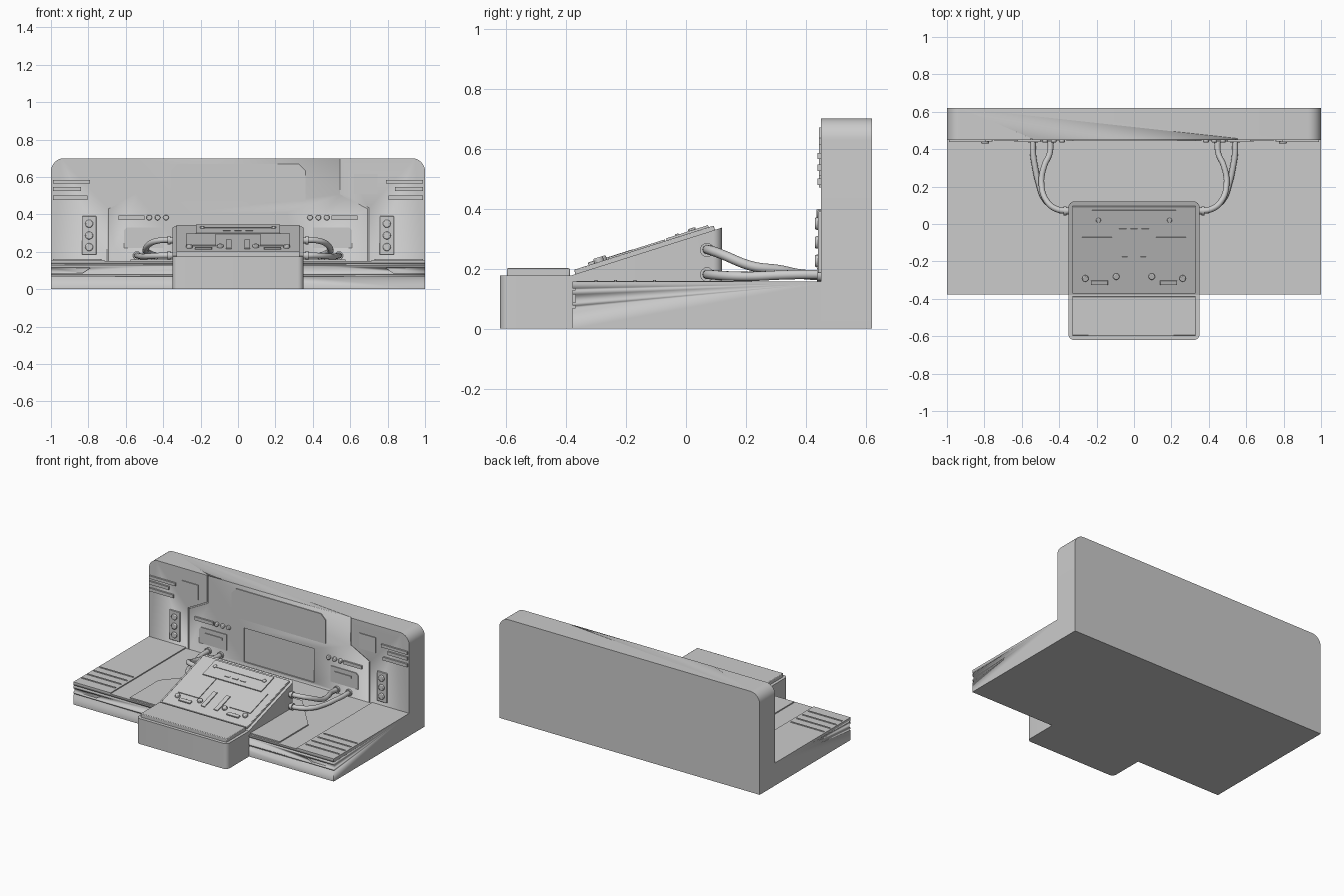
import bpy, bmesh, math
from mathutils import Matrix, Vector

if "Cube" in bpy.data.objects:
    bpy.data.objects.remove(bpy.data.objects["Cube"])

SLOPE = math.atan(0.317)


def frame(origin, rot_x):
    return Matrix.Translation(origin) @ Matrix.Rotation(rot_x, 4, 'X')


FLOOR = frame((0, 0, 0), 0)
WALL = frame((0, 0.45, 0), math.pi / 2)       # u = x, v = z, depth towards the front
FRONT = frame((0, -0.378, 0), math.pi / 2)
DESK = frame((0, -0.38, 0.178), SLOPE)        # u = x, v = distance up the slope


def rect(x0, y0, x1, y1):
    return [(x0, y0), (x1, y0), (x1, y1), (x0, y1)]


def rounded(pts, radii, seg=6):
    """Round the corners of a polygon; one radius per corner."""
    out = []
    for i, p in enumerate(pts):
        r, p = radii[i], Vector(p)
        if r == 0:
            out.append(p)
            continue
        a = p + (Vector(pts[i - 1]) - p).normalized() * r
        b = p + (Vector(pts[(i + 1) % len(pts)]) - p).normalized() * r
        c = a + b - p
        for k in range(seg + 1):
            t = k / seg * math.pi / 2
            out.append(c + (a - c) * math.cos(t) + (b - c) * math.sin(t))
    return out


def disc(x, y, r, n=16):
    return [(x + r * math.cos(2 * math.pi * k / n), y + r * math.sin(2 * math.pi * k / n)) for k in range(n)]


def prism(name, fr, shapes, d0, d1, mirror=False, bevel=0, top=None):
    """Extrude one or more flat outlines along the frame's normal."""
    bm = bmesh.new()
    for pts in shapes:
        lo = [bm.verts.new((p[0], p[1], d0)) for p in pts]
        hi = [bm.verts.new((p[0], p[1], top(p[1]) if top else d1)) for p in pts]
        bm.faces.new(lo[::-1])
        bm.faces.new(hi)
        for i in range(len(pts)):
            j = (i + 1) % len(pts)
            bm.faces.new((lo[i], lo[j], hi[j], hi[i]))
    bmesh.ops.recalc_face_normals(bm, faces=bm.faces)
    bm.transform(fr)
    me = bpy.data.meshes.new(name)
    bm.to_mesh(me)
    bm.free()
    ob = bpy.data.objects.new(name, me)
    bpy.context.collection.objects.link(ob)
    if bevel:
        m = ob.modifiers.new("Bevel", 'BEVEL')
        m.width, m.segments, m.limit_method = bevel, 2, 'ANGLE'
    if mirror:
        m = ob.modifiers.new("Mirror", 'MIRROR')
        m.use_mirror_merge = False
    smooth(ob)
    return ob


def smooth(ob):
    bpy.ops.object.select_all(action='DESELECT')
    ob.select_set(True)
    bpy.context.view_layer.objects.active = ob
    bpy.ops.object.shade_smooth_by_angle(angle=math.radians(30))


def cut(ob, cutter):
    m = ob.modifiers.new("Cut", 'BOOLEAN')
    m.object, m.operation, m.solver = cutter, 'DIFFERENCE', 'EXACT'
    cutter.hide_render = True
    bpy.context.view_layer.objects.active = ob
    bpy.ops.object.modifier_apply(modifier=m.name)
    bpy.data.objects.remove(cutter)


# Base slab with grooves and pockets in its front face
base = prism("base_slab", FLOOR, [rect(-1, -0.378, 1, 0.45)], 0, 0.15)
cut(base, prism("front_cutter", FRONT,
                [rect(0.33, 0.068, 1.01, 0.076), [(0.83, 0.087), (1.01, 0.087), (1.01, 0.113), (0.79, 0.113)],
                 rect(0.33, 0.128, 1.01, 0.134)], -0.01, 0.02, True))

# Back wall with rounded upper corners, seams and recessed screen
wall = prism("back_wall", WALL, [rounded(rect(-1, 0, 1, 0.7), [0, 0, 0.07, 0.07], 8)], -0.17, 0)
cut(wall, prism("seam_cutter", WALL,
                [[(0.546, 0.72), (0.554, 0.72), (0.554, 0.512), (0.70, 0.435), (0.70, 0.145),
                  (0.692, 0.145), (0.692, 0.43), (0.546, 0.507)]], -0.008, 0.02, True))
cut(wall, prism("screen_cutter", WALL, [rect(-0.27, 0.175, 0.27, 0.41)], -0.008, 0.02))

# Raised wall panels
top_panel = [(-0.36, 0.47), (0.36, 0.47), (0.36, 0.635), (0.325, 0.67), (-0.325, 0.67), (-0.36, 0.635)]
prism("upper_wall_panel", WALL, [top_panel], -0.004, 0.006)
prism("side_wall_panels", WALL, [rect(0.62, 0.51, 0.745, 0.615),
                                 [(0.40, 0.22), (0.61, 0.22), (0.61, 0.315), (0.595, 0.33), (0.40, 0.33)]],
      -0.004, 0.006, True)
prism("wall_vents", WALL, [rect(0.79, 0.565, 0.99, 0.585), rect(0.84, 0.525, 0.99, 0.547),
                           rect(0.805, 0.478, 0.99, 0.5)], -0.004, 0.012, True)
prism("wall_slots", WALL, [rect(0.50, 0.37, 0.64, 0.393), rect(0.43, 0.285, 0.56, 0.3)],
      -0.004, 0.012, True)
prism("wall_buttons", WALL, [disc(x, 0.383, 0.015) for x in (0.385, 0.43, 0.475)], -0.004, 0.015, True, 0.004)
prism("button_plates", WALL, [rect(0.757, 0.185, 0.835, 0.39)], -0.004, 0.01, True, 0.003)
prism("plate_buttons", WALL, [disc(0.796, z, 0.021) for z in (0.225, 0.287, 0.35)], 0, 0.02, True, 0.005)

# Floor plates beside and around the console
prism("console_plinth", FLOOR, [[(-0.575, -0.365), (0.575, -0.365), (0.575, -0.05), (0.34, 0.22),
                                 (-0.34, 0.22), (-0.575, -0.05)]], 0.14, 0.158)
prism("side_floor_plates", FLOOR, [rect(0.715, -0.378, 1, 0.45)], 0.145, 0.157, True)
prism("floor_ribs", FLOOR, [rounded(rect(0.73, y - 0.005, 0.99, y + 0.005), [0.004] * 4, 2)
                            for y in (-0.105, -0.17, -0.235, -0.3)], 0.15, 0.161, True)

# Console body: front block and sloping desk
prism("console_front", FLOOR, [rounded(rect(-0.35, -0.62, 0.35, -0.38), [0.03, 0.03, 0, 0])], 0, 0.176)
prism("console_desk", FLOOR, [rounded(rect(-0.35, -0.38, 0.35, 0.12), [0, 0, 0.03, 0.03])], 0, 0,
      top=lambda y: 0.178 + math.tan(SLOPE) * (y + 0.38))
prism("hand_rest", FLOOR, [rect(-0.33, -0.597, 0.33, -0.387)], 0.17, 0.201, bevel=0.004)
prism("desk_plate", DESK, [rect(-0.33, 0.012, 0.33, 0.5)], -0.01, 0.015, bevel=0.003)

# Desk controls, given in plan y and laid on the slope
def up(y):
    return (y + 0.38) / math.cos(SLOPE)


def plan(x0, y0, x1, y1):
    return rect(x0, up(y0), x1, up(y1))


prism("desk_display", DESK, [plan(-0.225, -0.06, 0.225, 0.08)], 0.01, 0.022)
prism("display_bars", DESK, [plan(-0.2, 0.022, 0.2, 0.032), plan(-0.08, -0.028, -0.04, -0.018),
                             plan(-0.02, -0.028, 0.02, -0.018), plan(0.04, -0.028, 0.08, -0.018)], 0.02, 0.026)
prism("display_knobs", DESK, [disc(0.19, up(0.027), 0.013)], 0.02, 0.029, True, 0.003)
prism("key_pads", DESK, [plan(0.118, -0.255, 0.278, -0.065)], 0.01, 0.02, True)
prism("slider_tracks", DESK, [plan(0.035, -0.31, 0.065, -0.17)], 0.01, 0.021, True)
prism("desk_switches", DESK, [plan(0.14, -0.32, 0.23, -0.297)], 0.01, 0.024, True, 0.002)
prism("desk_knobs", DESK, [disc(0.26, up(-0.285), 0.017), disc(0.095, up(-0.275), 0.017)],
      0.01, 0.03, True, 0.004)


# Cables and their collars
def tube(name, pts, r):
    cu = bpy.data.curves.new(name, 'CURVE')
    cu.dimensions, cu.bevel_depth, cu.bevel_resolution = '3D', r, 3
    cu.resolution_u, cu.use_fill_caps = 8, True
    sp = cu.splines.new('BEZIER')
    sp.bezier_points.add(len(pts) - 1)
    for bp, p in zip(sp.bezier_points, pts):
        bp.co = p
        bp.handle_left_type = bp.handle_right_type = 'AUTO'
    ob = bpy.data.objects.new(name, cu)
    bpy.context.collection.objects.link(ob)


upper = [(0.34, 0.07, 0.262), (0.41, 0.078, 0.262), (0.465, 0.12, 0.247), (0.495, 0.22, 0.208),
         (0.48, 0.31, 0.196), (0.45, 0.38, 0.182), (0.447, 0.455, 0.176)]
lower = [(0.34, 0.07, 0.18), (0.41, 0.078, 0.18), (0.475, 0.13, 0.176), (0.51, 0.22, 0.174),
         (0.53, 0.31, 0.178), (0.54, 0.38, 0.18), (0.54, 0.455, 0.18)]
for side, s in (("right", 1), ("left", -1)):
    for label, path in (("upper", upper), ("lower", lower)):
        p = [(s * x, y, z) for x, y, z in path]
        tube(f"{side}_{label}_cable", p, 0.016)
        x, y, z = p[0]
        tube(f"{side}_{label}_desk_collar", [(x, y, z), (s * 0.362, y, z)], 0.018)
        tube(f"{side}_{label}_desk_ring", [(s * 0.362, y, z), (s * 0.376, y, z)], 0.024)
        x, y, z = p[-1]
        tube(f"{side}_{label}_wall_collar", [(x, 0.436, z), (x, 0.46, z)], 0.023)
